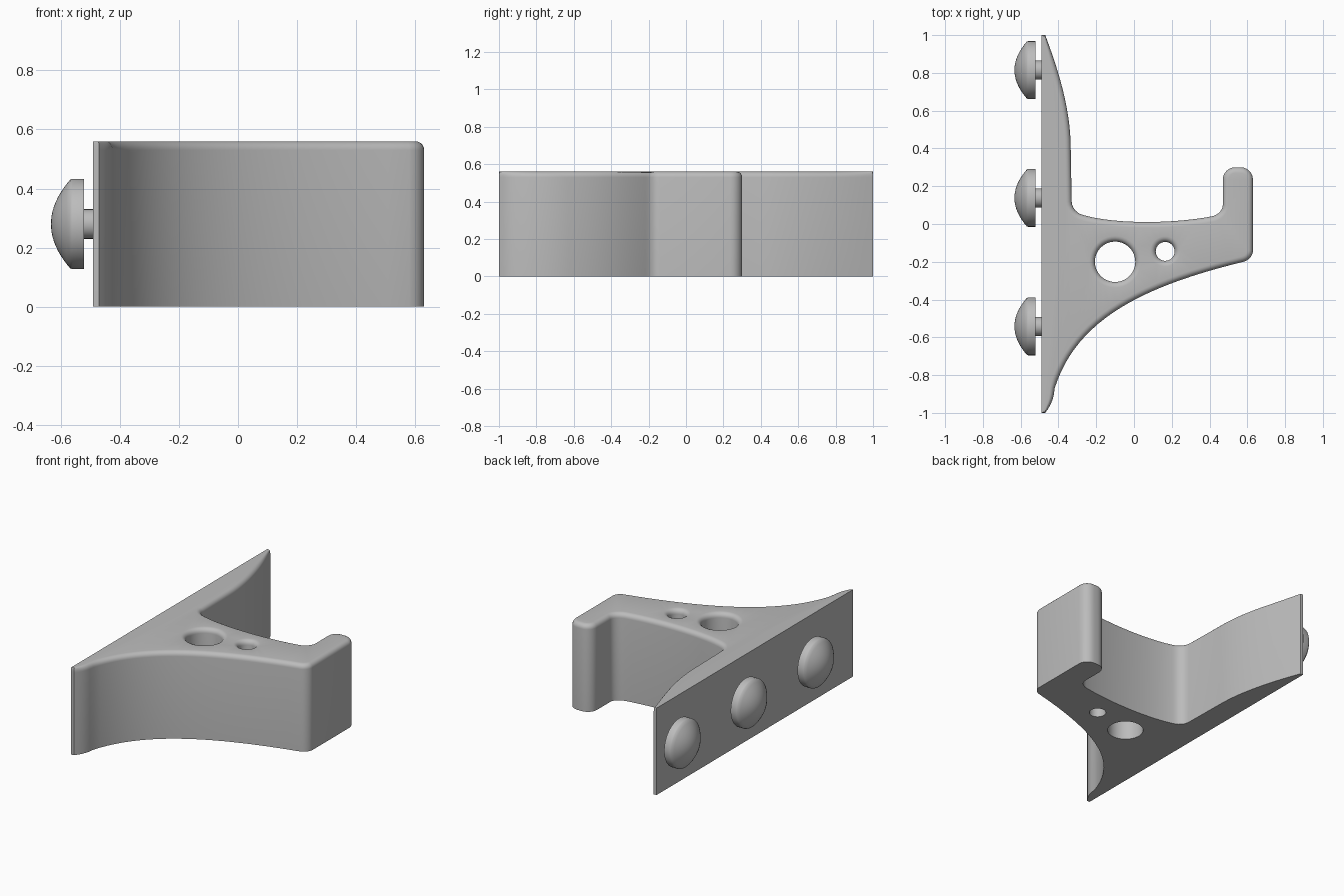
import bpy, bmesh, math
from mathutils import Vector, Matrix
from mathutils.geometry import interpolate_bezier

if "Cube" in bpy.data.objects:
    bpy.data.objects.remove(bpy.data.objects["Cube"])

HEIGHT, FILLET, BACK = 0.56, 0.03, -0.49

grey = bpy.data.materials.new("plain grey")
grey.use_nodes = True
grey.diffuse_color = (0.5, 0.5, 0.5, 1)
grey.node_tree.nodes["Principled BSDF"].inputs["Base Color"].default_value = (0.5, 0.5, 0.5, 1)


def finish(name, bm):
    bmesh.ops.recalc_face_normals(bm, faces=bm.faces)
    mesh = bpy.data.meshes.new(name)
    bm.to_mesh(mesh)
    bm.free()
    mesh.materials.append(grey)
    ob = bpy.data.objects.new(name, mesh)
    bpy.context.scene.collection.objects.link(ob)
    bpy.ops.object.select_all(action='DESELECT')
    ob.select_set(True)
    bpy.context.view_layer.objects.active = ob
    bpy.ops.object.shade_smooth_by_angle(angle=math.radians(30))
    return ob


def bez(a, b, c, d, n):
    return [p.to_2d() for p in interpolate_bezier(*(Vector((*q, 0)) for q in (a, b, c, d)), n)]


def corner(a, c, b, n=7):
    """Rounded corner from a to b around the sharp point c."""
    a, b, c = Vector(a), Vector(b), Vector(c)
    return bez(a, a.lerp(c, 0.55), b.lerp(c, 0.55), b, n)


def circle(x, y, r, n=40):
    """Clockwise loop, so that its outward side faces the hole."""
    return [Vector((x + r * math.cos(t), y - r * math.sin(t)))
            for t in (math.tau * i / n for i in range(n))]


def inset(loop, d):
    """Move a loop into the material, fading out toward the thin tips."""
    out = []
    for i, p in enumerate(loop):
        e1 = (p - loop[i - 1]).normalized()
        e2 = (loop[(i + 1) % len(loop)] - p).normalized()
        t = (e1 + e2).normalized()
        amount = d * min(1, 0.35 * (p.x - BACK) / FILLET)
        out.append(p + Vector((-t.y, t.x)) * amount)
    return out


# Bracket outline, counter-clockwise from the front tip
outline = [Vector((BACK, -1))]
outline += bez((-0.47, -1), (-0.44, -0.96), (-0.425, -0.93), (-0.42, -0.87), 6)
outline += bez((-0.42, -0.87), (-0.31, -0.52), (0.02, -0.335), (0.58, -0.20), 24)[1:]
outline += corner((0.585, -0.198), (0.63, -0.185), (0.63, -0.14))
outline += corner((0.63, 0.235), (0.63, 0.30), (0.565, 0.30))
outline += corner((0.535, 0.30), (0.47, 0.30), (0.47, 0.235))
outline += corner((0.47, 0.10), (0.47, 0.05), (0.41, 0.04))
outline += bez((0.41, 0.04), (0.20, 0.0), (-0.10, 0.0), (-0.26, 0.045), 16)[1:]
outline += corner((-0.27, 0.048), (-0.33, 0.06), (-0.33, 0.12))
outline += bez((-0.335, 0.40), (-0.335, 0.62), (-0.41, 0.84), (-0.47, 1), 16)
outline += [Vector((BACK, 1))]
loops = [outline, circle(-0.10, -0.20, 0.107), circle(0.165, -0.145, 0.05)]

# Bracket: walls with a rounded upper rim, then filled caps
bm = bmesh.new()
caps = {"bottom": [], "top": []}
steps = 5
for loop in loops:
    levels = [(0, 0)]
    for k in range(steps + 1):
        a = math.pi / 2 * k / steps
        levels.append((FILLET * (1 - math.cos(a)), HEIGHT - FILLET * (1 - math.sin(a))))
    rings = [[bm.verts.new((p.x, p.y, z)) for p in inset(loop, d)] for d, z in levels]
    for low, high in zip(rings, rings[1:]):
        for i in range(len(loop)):
            bm.faces.new((low[i - 1], low[i], high[i], high[i - 1]))
    for key, ring in (("bottom", rings[0]), ("top", rings[-1])):
        caps[key] += [bm.edges.get((ring[i - 1], ring[i])) for i in range(len(ring))]
for key, sign in (("bottom", -1), ("top", 1)):
    bmesh.ops.triangle_fill(bm, edges=caps[key], use_beauty=True, normal=(0, 0, sign))
finish("hook_bracket", bm)


# Domed buttons on short stems along the back plate
def lathe(name, profile, y, n=48):
    """Turn (x, radius) points around an axis along x."""
    bm = bmesh.new()
    verts = [bm.verts.new((x, 0, r)) for x, r in profile]
    edges = [bm.edges.new(pair) for pair in zip(verts, verts[1:])]
    bmesh.ops.spin(bm, geom=verts + edges, cent=(0, 0, 0), axis=(1, 0, 0),
                   angle=math.tau, steps=n, use_duplicate=False)
    bmesh.ops.remove_doubles(bm, verts=bm.verts, dist=0.0005)
    bmesh.ops.transform(bm, verts=bm.verts, matrix=Matrix.Translation((0, y, HEIGHT / 2)))
    return finish(name, bm)


dome = [(-0.633 + 0.065 * (i / 10) ** 2, 0.15 * i / 10) for i in range(11)]
button = dome + [(-0.56, 0.153), (-0.522, 0.153), (-0.522, 0)]
stem = [(-0.53, 0), (-0.53, 0.05), (-0.48, 0.05), (-0.48, 0)]
for label, y in (("back", 0.815), ("middle", 0.138), ("front", -0.542)):
    lathe(label + "_button", button, y)
    lathe(label + "_stem", stem, y)
